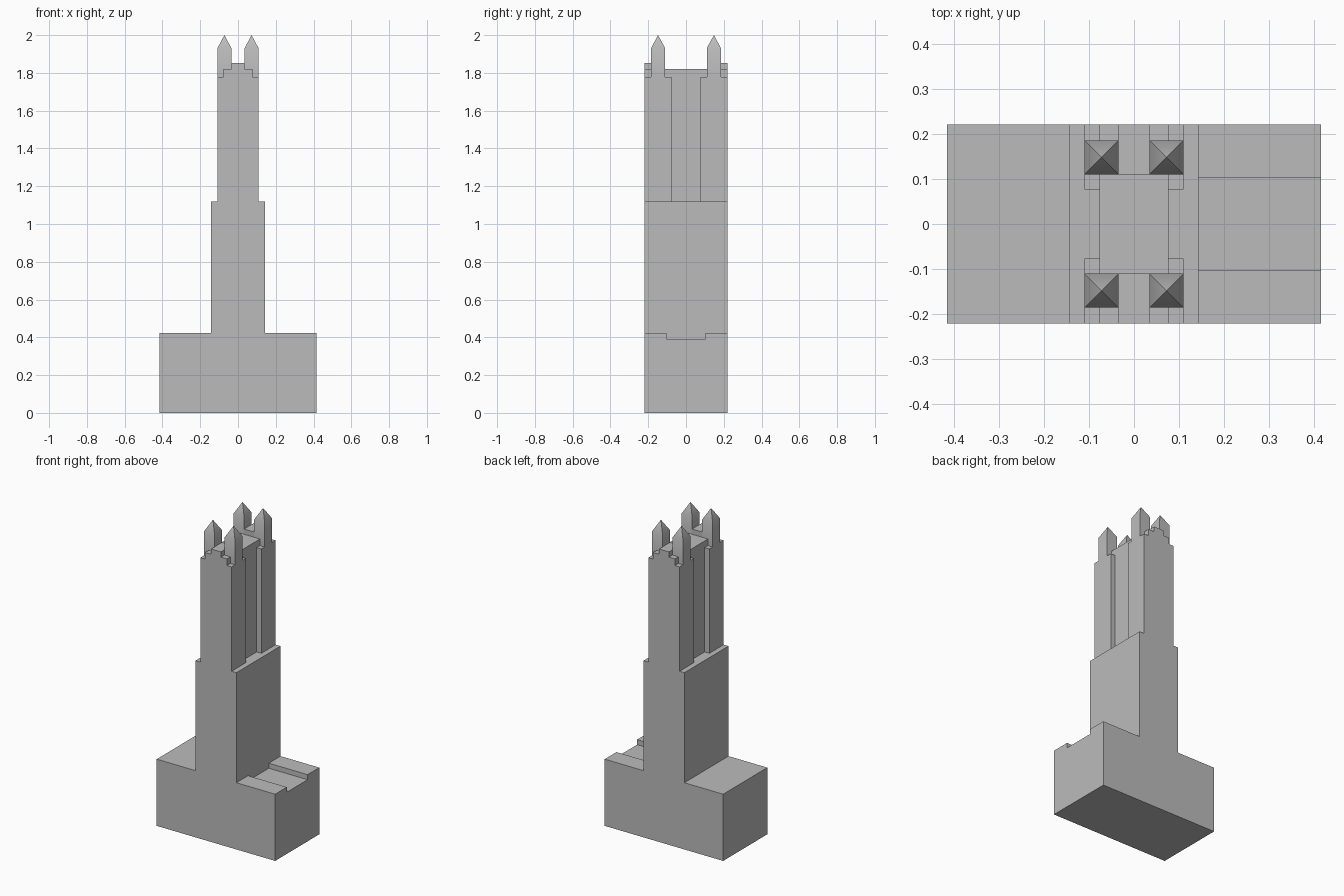
import bpy
import bmesh
from math import radians

if "Cube" in bpy.data.objects:
    bpy.data.objects.remove(bpy.data.objects["Cube"], do_unlink=True)

# Main dimensions
DEPTH = 0.2205                                  # half depth of the whole block
BASE_X, SHOULDER_X, TOWER_X = 0.4145, 0.143, 0.1094
CORE_X, CREST_X = 0.0767, 0.0345
BASE_Z, SHOULDER_Z, CORNER_Z = 0.422, 1.118, 1.778
CORE_Z, CREST_Z = 1.82, 1.853
CREST_Y, SPIRE_Y = 0.11, 0.1855                 # inner and outer side of the spires

stone = bpy.data.materials.new("grey stone")
stone.use_nodes = True
grey = (0.5, 0.5, 0.5, 1)
stone.diffuse_color = grey
stone.node_tree.nodes["Principled BSDF"].inputs["Base Color"].default_value = grey


def add_object(name, bm):
    bmesh.ops.recalc_face_normals(bm, faces=bm.faces[:])
    mesh = bpy.data.meshes.new(name)
    bm.to_mesh(mesh)
    bm.free()
    mesh.materials.append(stone)
    obj = bpy.data.objects.new(name, mesh)
    bpy.context.collection.objects.link(obj)
    return obj


def box(name, low, high):
    bm = bmesh.new()
    bmesh.ops.create_cube(bm, size=1)
    for v in bm.verts:
        v.co = [high[i] if v.co[i] > 0 else low[i] for i in range(3)]
    return add_object(name, bm)


def activate(obj):
    bpy.ops.object.select_all(action='DESELECT')
    obj.select_set(True)
    bpy.context.view_layer.objects.active = obj


def cut(target, cutter):
    mod = target.modifiers.new("cut", 'BOOLEAN')
    mod.operation, mod.solver, mod.object = 'DIFFERENCE', 'EXACT', cutter
    activate(target)
    bpy.ops.object.modifier_apply(modifier=mod.name)
    bpy.data.objects.remove(cutter, do_unlink=True)


# Tower body: one stepped outline pushed through the full depth
steps = [(BASE_X, 0, BASE_Z), (SHOULDER_X, BASE_Z, SHOULDER_Z),
         (TOWER_X, SHOULDER_Z, CORNER_Z), (CORE_X, CORNER_Z, CORE_Z),
         (CREST_X, CORE_Z, CREST_Z)]
right = [(x, z) for x, low, high in steps for z in (low, high)]
outline = right + [(-x, z) for x, z in reversed(right)]
bm = bmesh.new()
face = bm.faces.new([bm.verts.new((x, -DEPTH, z)) for x, z in outline])
pushed = bmesh.ops.extrude_face_region(bm, geom=[face])["geom"]
bmesh.ops.translate(bm, vec=(0, 2 * DEPTH, 0),
                    verts=[g for g in pushed if isinstance(g, bmesh.types.BMVert)])
tower = add_object("tower_body", bm)

# Gap between the front and back crests
cut(tower, box("crest_gap", (-CORE_X - 0.01, -CREST_Y, CORE_Z),
               (CORE_X + 0.01, CREST_Y, CREST_Z + 0.1)))

# Tall recess in each side of the upper tower
for side in (-1, 1):
    xs = sorted((side * CORE_X, side * (TOWER_X + 0.1)))
    cut(tower, box("side_recess", (xs[0], -CORE_X, SHOULDER_Z),
                   (xs[1], CORE_X, CREST_Z + 0.1)))

# Shallow channel across the left wing of the base
cut(tower, box("base_channel", (SHOULDER_X, -0.1035, 0.39),
               (BASE_X + 0.1, 0.1035, BASE_Z + 0.1)))

# Four corner spires: square shafts with pyramid caps
for sx, side in ((-1, "right"), (1, "left")):
    for sy, end in ((-1, "front"), (1, "back")):
        bm = bmesh.new()
        x0, x1 = sorted((sx * CREST_X, sx * TOWER_X))
        y0, y1 = sorted((sy * CREST_Y, sy * SPIRE_Y))
        corners = [(x0, y0), (x1, y0), (x1, y1), (x0, y1)]
        foot = [bm.verts.new((x, y, CORNER_Z)) for x, y in corners]
        eave = [bm.verts.new((x, y, 1.93)) for x, y in corners]
        tip = bm.verts.new(((x0 + x1) / 2, (y0 + y1) / 2, 2))
        bm.faces.new(foot)
        for i in range(4):
            j = (i + 1) % 4
            bm.faces.new((foot[i], foot[j], eave[j], eave[i]))
            bm.faces.new((eave[i], eave[j], tip))
        spire = add_object(f"{end}_{side}_spire", bm)
        activate(spire)
        bpy.ops.object.shade_smooth_by_angle(angle=radians(30))
